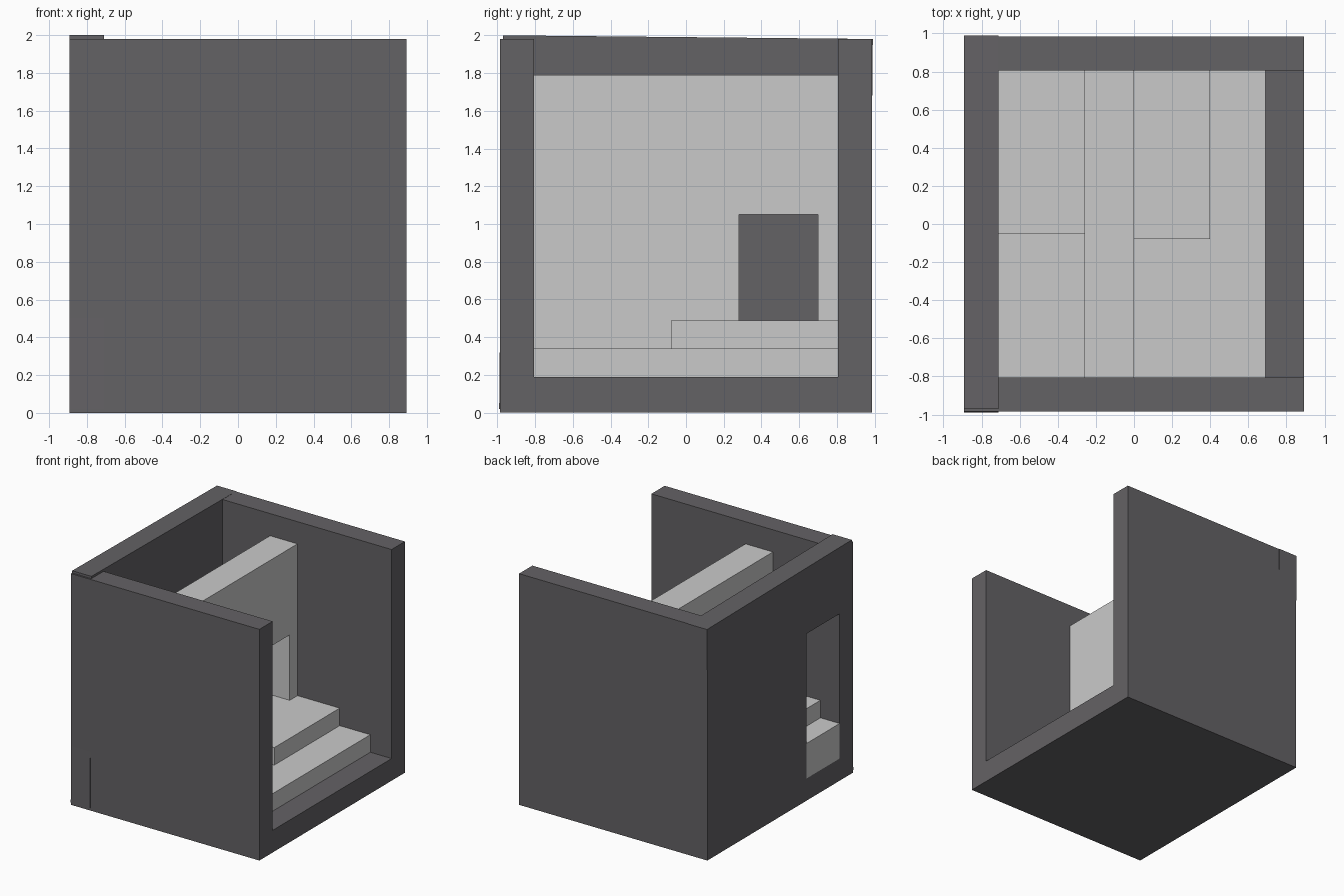
import bpy
import math

default_cube = bpy.data.objects.get("Cube")
if default_cube:
    bpy.data.objects.remove(default_cube, do_unlink=True)


def make_material(name, rgb):
    mat = bpy.data.materials.new(name)
    mat.use_nodes = True
    color = (*rgb, 1.0)
    mat.diffuse_color = color
    mat.node_tree.nodes["Principled BSDF"].inputs["Base Color"].default_value = color
    return mat


dark = make_material("dark_grey", (0.127, 0.122, 0.130))
light = make_material("light_grey", (0.59, 0.59, 0.59))


def box(name, x, y, z, mat, tilt=0.0):
    """Box spanning three (min, max) ranges, optionally tilted about x."""
    spans = (x, y, z)
    bpy.ops.mesh.primitive_cube_add(size=1, location=[(a + b) / 2 for a, b in spans])
    obj = bpy.context.object
    obj.name = name
    obj.scale = [b - a for a, b in spans]
    obj.rotation_euler.x = tilt
    bpy.ops.object.transform_apply(location=False, rotation=True, scale=True)
    obj.data.materials.append(mat)
    return obj


def cut_opening(wall, x, y, z):
    """Cut a box-shaped opening through a wall."""
    cutter = box("opening_cutter", x, y, z, wall.data.materials[0])
    mod = wall.modifiers.new("opening", 'BOOLEAN')
    mod.operation = 'DIFFERENCE'
    mod.solver = 'EXACT'
    mod.object = cutter
    bpy.ops.object.select_all(action='DESELECT')
    bpy.context.view_layer.objects.active = wall
    wall.select_set(True)
    bpy.ops.object.modifier_apply(modifier=mod.name)
    bpy.data.objects.remove(cutter, do_unlink=True)


OUT_X, IN_X = 0.892, 0.71
OUT_Y, IN_Y = 0.985, 0.805
FLOOR, TOP = 0.19, 1.98
INSIDE = (-IN_Y, IN_Y)
RISE = 0.15

# Outer shell, open on one side and above
box("floor", (-OUT_X, OUT_X), (-OUT_Y, OUT_Y), (0, FLOOR), dark)
box("front_wall", (-OUT_X, OUT_X), (-OUT_Y, -IN_Y), (0, TOP), dark)
box("back_wall", (-OUT_X, OUT_X), (IN_Y, OUT_Y), (0, TOP), dark)

# Slightly tilted side wall with a doorway
side_wall = box("side_wall", (-OUT_X, -IN_X), (-0.98, 0.98), (0.01, 1.99), dark,
                tilt=math.radians(-0.57))
cut_opening(side_wall, (-1.1, -0.5), (-IN_Y, -0.357), (0.185, 1.43))

# Inner partition with a low opening
partition = box("partition", (-0.26, 0), INSIDE, (FLOOR, 1.79), light)
cut_opening(partition, (-0.5, 0.2), (0.28, 0.70), (FLOOR + 2 * RISE, 1.05))

# Steps and landings: name, x range, y range, number of rises
steps = [
    ("lower_step", (0, 0.69), INSIDE, 1),
    ("upper_step", (0, 0.40), (-0.08, IN_Y), 2),
    ("rear_landing", (-IN_X, -0.26), (-0.05, IN_Y), 2),
    ("front_landing", (-IN_X, -0.26), (-IN_Y, -0.05), 3),
    ("doorway_step", (-OUT_X, -IN_X), (-IN_Y, -0.357), 2),
]
for name, x, y, rises in steps:
    box(name, x, y, (FLOOR, FLOOR + rises * RISE), light)
